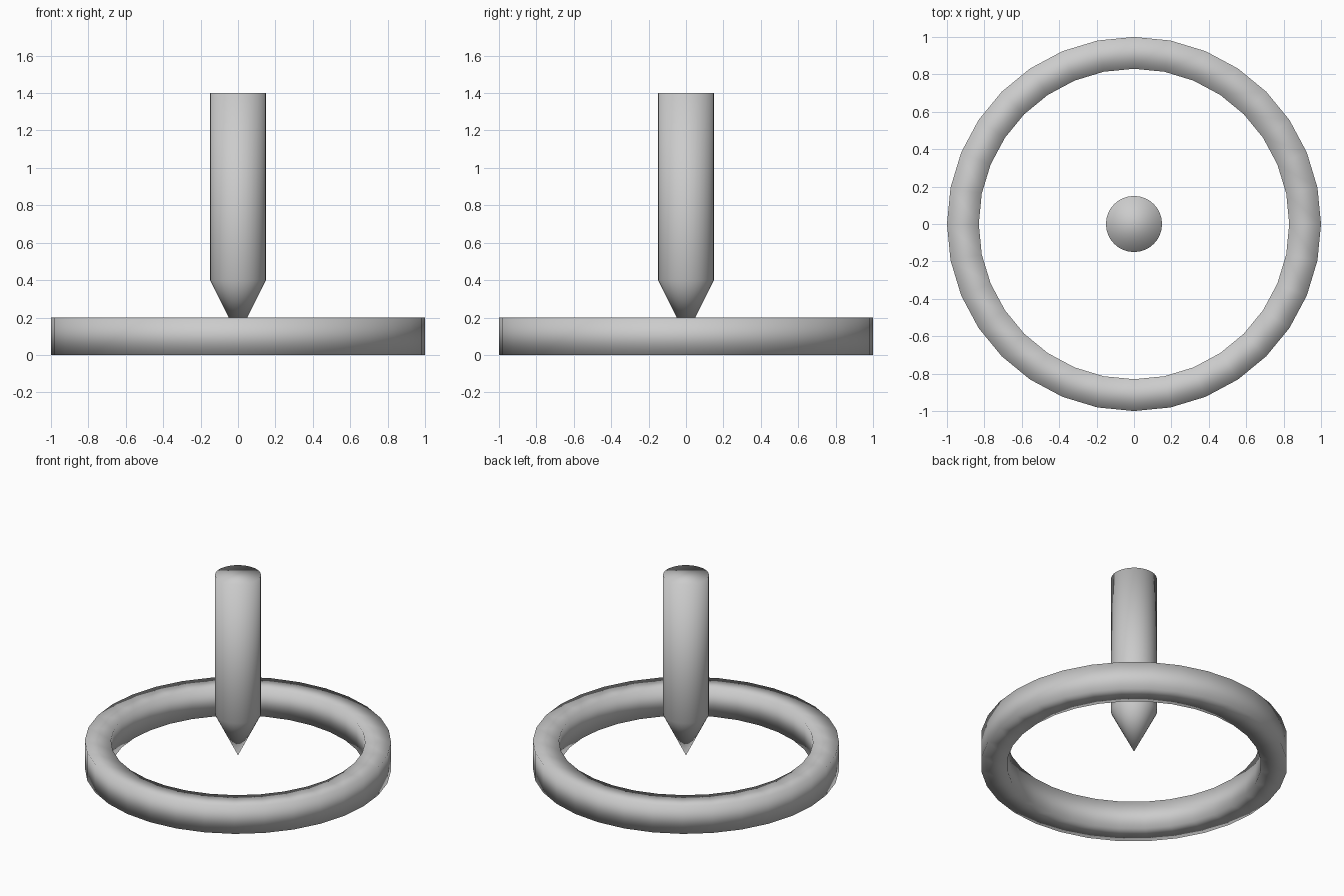
import bpy, bmesh
from math import cos, sin, pi

if "Cube" in bpy.data.objects:
    bpy.data.objects.remove(bpy.data.objects["Cube"])

SIDES = 32


def new_object(name, bm):
    bmesh.ops.recalc_face_normals(bm, faces=bm.faces)
    for f in bm.faces:
        f.smooth = True
    mesh = bpy.data.meshes.new(name)
    bm.to_mesh(mesh)
    bm.free()
    obj = bpy.data.objects.new(name, mesh)
    bpy.context.collection.objects.link(obj)
    return obj


def circle(bm, r, z):
    return [bm.verts.new((r * cos(2 * pi * i / SIDES), r * sin(2 * pi * i / SIDES), z))
            for i in range(SIDES)]


def bridge(bm, a, b):
    for i in range(SIDES):
        j = (i + 1) % SIDES
        bm.faces.new((a[i], a[j], b[j], b[i]))


# Base ring: square-edged band with soft shading
bm = bmesh.new()
loops = [circle(bm, r, z) for r, z in ((1, 0), (1, 0.2), (0.83, 0.2), (0.83, 0))]
for k in range(4):
    bridge(bm, loops[k], loops[(k + 1) % 4])
new_object("base_ring", bm)

# Pointer: round shaft ending in a cone tip
bm = bmesh.new()
top, shoulder = circle(bm, 0.15, 1.4), circle(bm, 0.15, 0.4)
bm.faces.new(top)
bridge(bm, shoulder, top)
tip = bm.verts.new((0, 0, 0.1))
for i in range(SIDES):
    bm.faces.new((shoulder[(i + 1) % SIDES], shoulder[i], tip))
new_object("pointer", bm)
